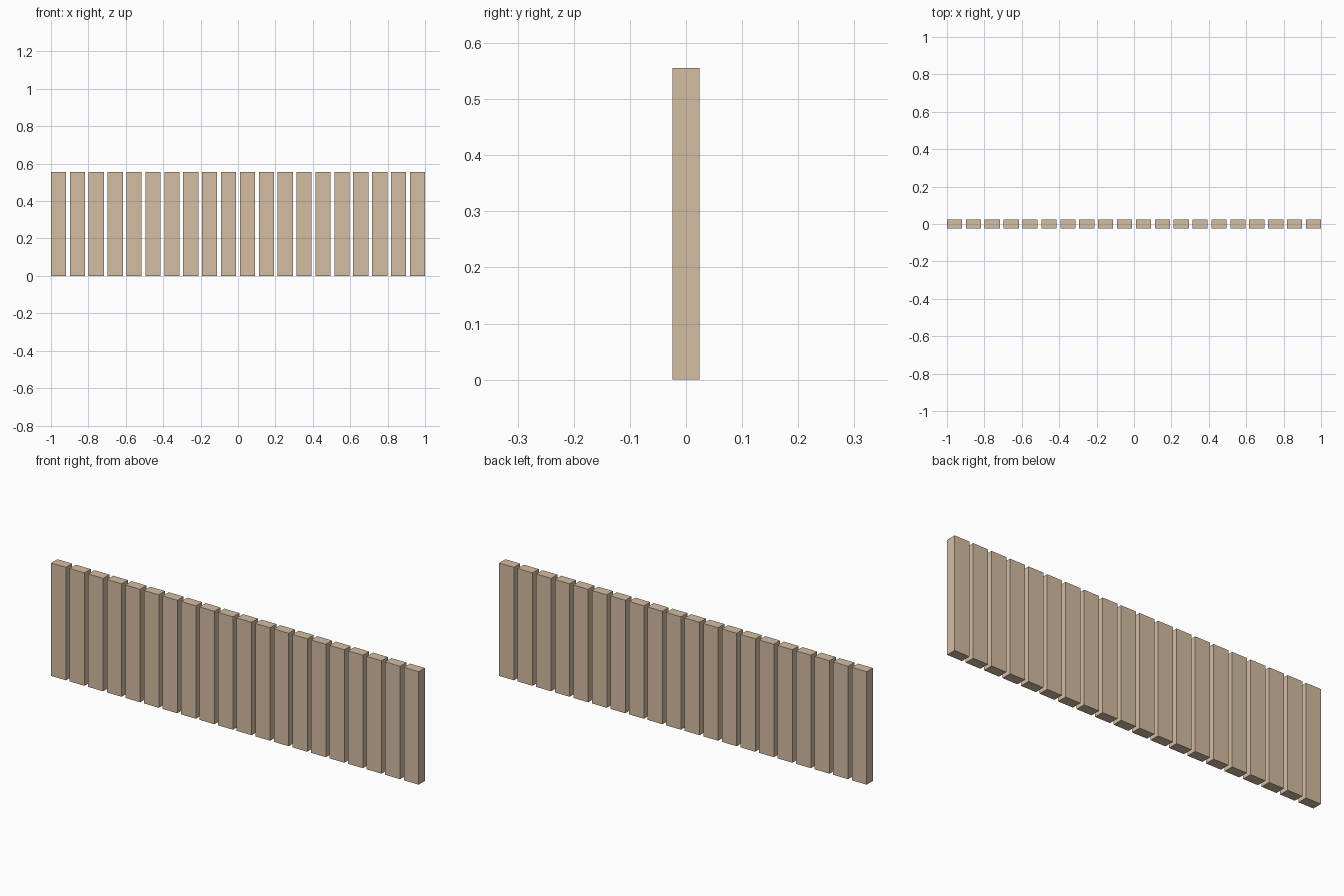
import bpy

if "Cube" in bpy.data.objects:
    bpy.data.objects.remove(bpy.data.objects["Cube"])

COUNT = 20
PITCH = 2 / (COUNT - 0.2)      # board plus gap
WIDTH = PITCH * 0.8
DEPTH = 0.0485
HEIGHT = PITCH * 5.5

wood = bpy.data.materials.new("wood")
wood.diffuse_color = (0.66, 0.51, 0.37, 1)
wood.use_nodes = True
wood.node_tree.nodes["Principled BSDF"].inputs["Base Color"].default_value = wood.diffuse_color

# Row of identical upright fence boards
for i in range(COUNT):
    x = (i - (COUNT - 1) / 2) * PITCH
    bpy.ops.mesh.primitive_cube_add(size=1, location=(x, 0, HEIGHT / 2))
    board = bpy.context.object
    board.name = f"fence_board_{i + 1:02d}"
    board.scale = (WIDTH, DEPTH, HEIGHT)
    bpy.ops.object.transform_apply(location=False, rotation=False, scale=True)
    board.data.materials.append(wood)
